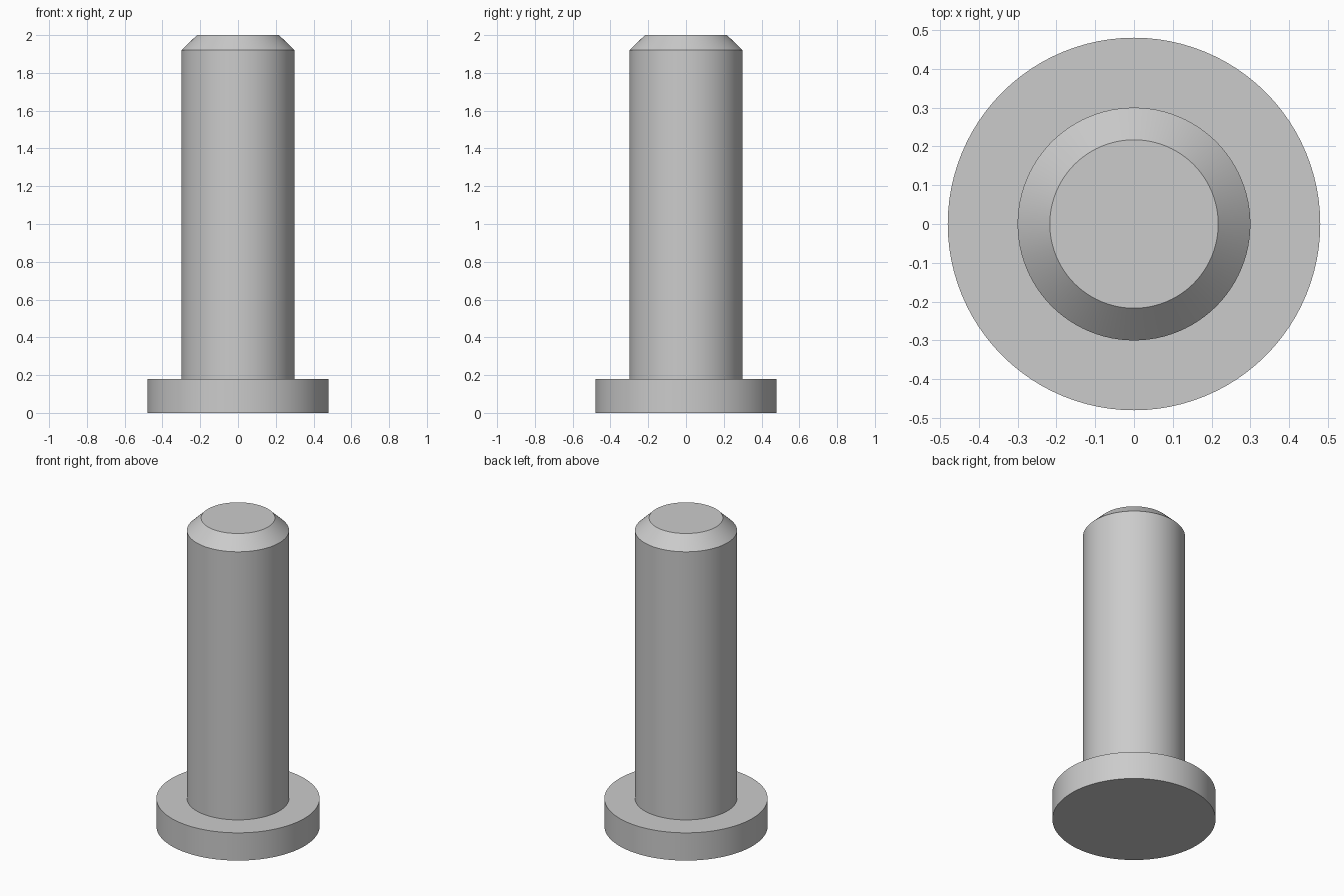
import bpy
import bmesh
import math

cube = bpy.data.objects.get("Cube")
if cube:
    bpy.data.objects.remove(cube, do_unlink=True)

# Single plain metal colour
GREY = (0.6, 0.6, 0.6, 1.0)
steel = bpy.data.materials.new("steel_grey")
steel.use_nodes = True
steel.diffuse_color = GREY
steel.node_tree.nodes["Principled BSDF"].inputs["Base Color"].default_value = GREY

SEGMENTS = 96


def turned_part(name, profile):
    """Revolve (radius, height) points around z and cap both ends."""
    bm = bmesh.new()
    rings = []
    for radius, z in profile:
        angles = [math.tau * i / SEGMENTS for i in range(SEGMENTS)]
        rings.append([bm.verts.new((radius * math.cos(a), radius * math.sin(a), z))
                      for a in angles])
    for low, high in zip(rings, rings[1:]):
        for i in range(SEGMENTS):
            j = (i + 1) % SEGMENTS
            bm.faces.new((low[i], low[j], high[j], high[i]))
    bm.faces.new(rings[0][::-1])
    bm.faces.new(rings[-1])
    mesh = bpy.data.meshes.new(name)
    bm.to_mesh(mesh)
    bm.free()
    mesh.materials.append(steel)
    obj = bpy.data.objects.new(name, mesh)
    bpy.context.collection.objects.link(obj)
    bpy.ops.object.select_all(action="DESELECT")
    obj.select_set(True)
    bpy.context.view_layer.objects.active = obj
    bpy.ops.object.shade_smooth_by_angle(angle=math.radians(25))
    return obj


# One turned pin: flat head, stepped shank, chamfered tip
turned_part("headed_pin", [
    (0.48, 0.0), (0.48, 0.18),
    (0.30, 0.18), (0.30, 1.92),
    (0.217, 2.0),
])
